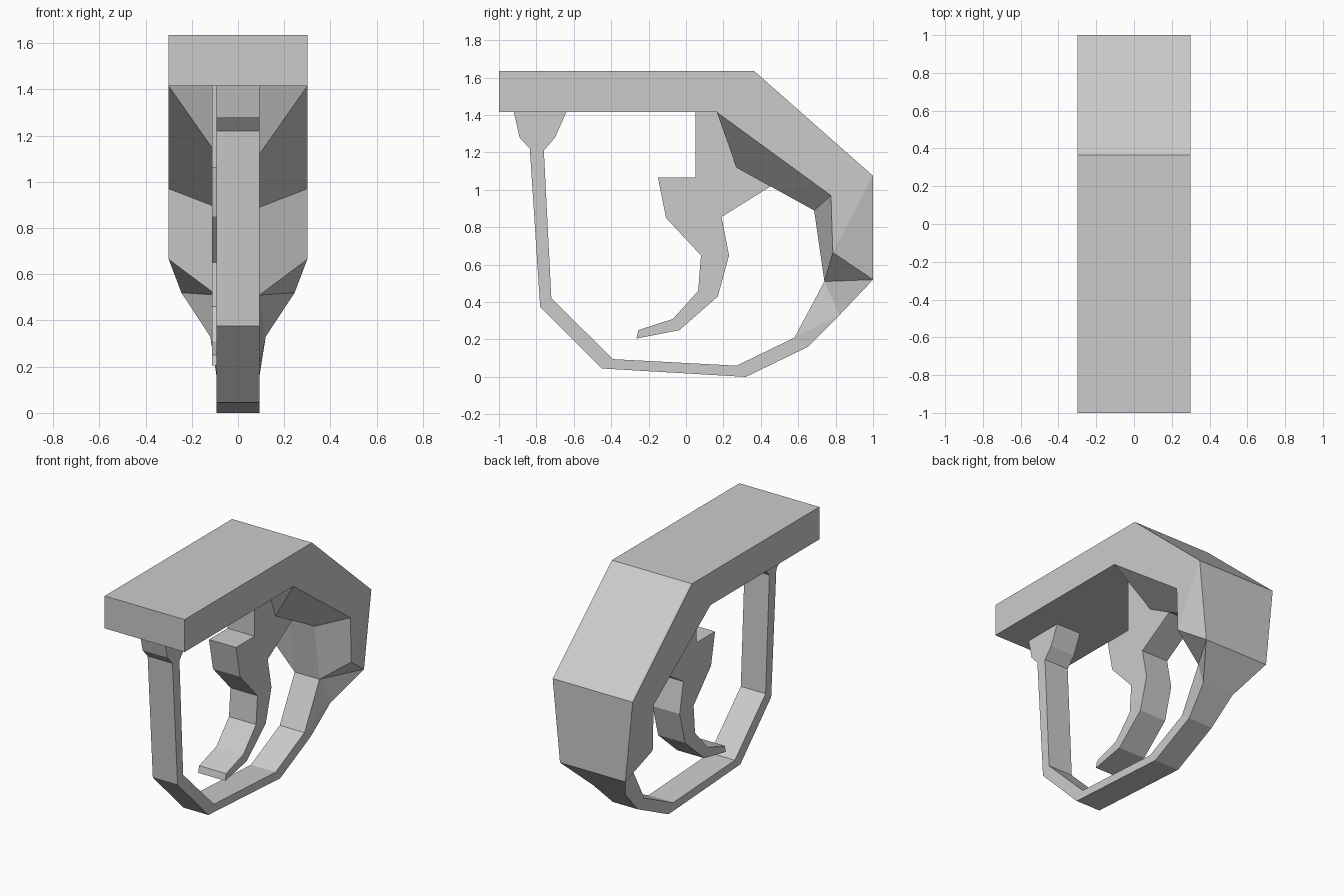
import bpy, bmesh

if "Cube" in bpy.data.objects:
    bpy.data.objects.remove(bpy.data.objects["Cube"])


def finish(bm, name):
    bmesh.ops.remove_doubles(bm, verts=bm.verts[:], dist=0.0005)
    bmesh.ops.recalc_face_normals(bm, faces=bm.faces[:])
    mesh = bpy.data.meshes.new(name)
    bm.to_mesh(mesh)
    bm.free()
    obj = bpy.data.objects.new(name, mesh)
    bpy.context.collection.objects.link(obj)
    return obj


def loft(name, sections):
    """Each section: outer, shoulder and inner (half width, y, z), mirrored in x."""
    bm = bmesh.new()
    rings = []
    for o, m, i in sections:
        pts = [(-o[0], *o[1:]), o, m, i, (-i[0], *i[1:]), (-m[0], *m[1:])]
        rings.append([bm.verts.new(p) for p in pts])
    for a, b in zip(rings, rings[1:]):
        for k in (0, 2, 3, 4):
            n = (k + 1) % 6
            bm.faces.new((a[k], a[n], b[n], b[k]))
        # side walls are twisted, so split them from outer edge to shoulder
        for o, m in ((1, 2), (0, 5)):
            bm.faces.new((a[o], b[m], a[m]))
            bm.faces.new((a[o], b[o], b[m]))
    bm.faces.new(rings[0])
    bm.faces.new(rings[-1])
    return finish(bm, name)


def extrude_profile(name, pts, x0, x1):
    bm = bmesh.new()
    face = bm.faces.new([bm.verts.new((x0, y, z)) for y, z in pts])
    new = bmesh.ops.extrude_face_region(bm, geom=[face], use_keep_orig=True)
    verts = [g for g in new["geom"] if isinstance(g, bmesh.types.BMVert)]
    bmesh.ops.translate(bm, verts=verts, vec=(x1 - x0, 0, 0))
    return finish(bm, name)


W, G = 0.30, 0.093   # half widths of the broad body and the thin guard

# Broad top bar and bent rear, tapering into the guard loop
root, front = (G, 0.74, 0.51), (W, 0.165, 1.415)
sections = [
    ((W, -1, 1.635), (W, -1, 1.415), (W, -1, 1.415)),
    ((W, 0.365, 1.635), front, front),
    ((W, 0.365, 1.635), front, (G, 0.27, 1.12)),
    ((W, 1, 1.075), (W, 0.775, 0.97), (G, 0.685, 0.89)),
    ((0.245, 1, 0.52), (W, 0.785, 0.665), root),
    ((0.12, 0.82, 0.33), root, root),
]
# Thin guard: outer and inner points from the rear round to the front post
guard = [((0.65, 0.16), (0.58, 0.21)), ((0.32, 0.0), (0.27, 0.06)),
         ((-0.45, 0.045), (-0.39, 0.095)), ((-0.78, 0.375), (-0.72, 0.42)),
         ((-0.835, 1.22), (-0.76, 1.21)), ((-0.89, 1.28), (-0.70, 1.28)),
         ((-0.92, 1.415), (-0.64, 1.415))]
for o, i in guard:
    sections.append(((G, *o), (G, *i), (G, *i)))
loft("body_and_guard", sections)

# Curved trigger hanging inside the guard
extrude_profile("trigger", [
    (0.05, 1.415), (0.05, 1.065), (-0.15, 1.065), (-0.107, 0.85), (0.08, 0.65),
    (0.065, 0.46), (-0.07, 0.31), (-0.255, 0.25), (-0.265, 0.205), (-0.035, 0.25),
    (0.17, 0.43), (0.23, 0.65), (0.19, 0.855), (0.47, 1.03), (0.27, 1.14),
    (0.165, 1.415)], -0.113, 0.09)
